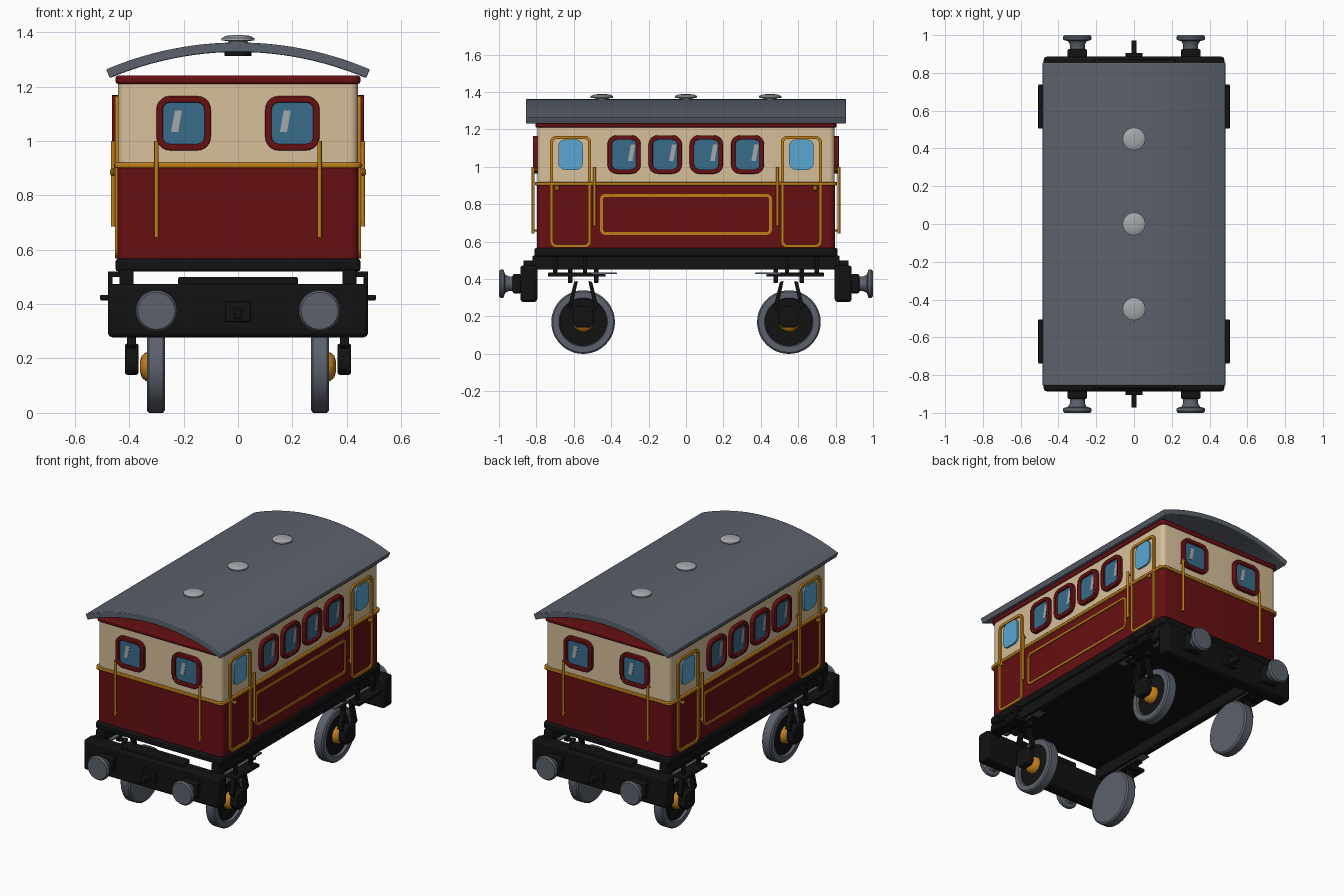
import bpy, bmesh, math

if "Cube" in bpy.data.objects:
    bpy.data.objects.remove(bpy.data.objects["Cube"])

def mat(name, r, g, b):
    m = bpy.data.materials.new(name)
    m.diffuse_color = (r, g, b, 1)
    m.use_nodes = True
    m.node_tree.nodes["Principled BSDF"].inputs["Base Color"].default_value = m.diffuse_color
    return m

RED = mat("dark_red", 0.135, 0.005, 0.006)
CREAM = mat("cream", 0.68, 0.52, 0.32)
BLACK = mat("black", 0.006, 0.006, 0.006)
GOLD = mat("gold", 0.52, 0.21, 0.01)
GREY = mat("slate_grey", 0.105, 0.12, 0.15)
LIGHT = mat("light_grey", 0.38, 0.39, 0.41)
GLASS = mat("window_glass", 0.04, 0.15, 0.25)
DOORGLASS = mat("door_glass", 0.1, 0.39, 0.65)

def finish(name, bm, material, bevel=0.0, angle=35):
    bmesh.ops.recalc_face_normals(bm, faces=bm.faces)
    me = bpy.data.meshes.new(name)
    bm.to_mesh(me)
    bm.free()
    ob = bpy.data.objects.new(name, me)
    bpy.context.collection.objects.link(ob)
    me.materials.append(material)
    if bevel:
        b = ob.modifiers.new("bevel", 'BEVEL')
        b.width, b.segments, b.limit_method = bevel, 2, 'ANGLE'
    bpy.ops.object.select_all(action='DESELECT')
    ob.select_set(True)
    bpy.context.view_layer.objects.active = ob
    bpy.ops.object.shade_smooth_by_angle(angle=math.radians(angle))
    return ob

# extrude an outline (u, v) from depth d0 to d1; optional inner outline makes a ring
def solid(name, outer, inner, d0, d1, put, material, bevel=0.0):
    bm = bmesh.new()
    def loop(pts, d):
        return [bm.verts.new(put(u, v, d)) for u, v in pts]
    def bridge(a, b):
        for i in range(len(a)):
            j = (i + 1) % len(a)
            bm.faces.new((a[i], a[j], b[j], b[i]))
    a, b = loop(outer, d0), loop(outer, d1)
    bridge(a, b)
    if inner:
        c, d = loop(inner, d0), loop(inner, d1)
        bridge(c, d)
        bridge(a, c)
        bridge(b, d)
    else:
        bm.faces.new(a)
        bm.faces.new(b)
    return finish(name, bm, material, bevel)

def rrect(u0, u1, v0, v1, r, n=5):
    pts = []
    for k, (cu, cv) in enumerate([(u1 - r, v1 - r), (u0 + r, v1 - r), (u0 + r, v0 + r), (u1 - r, v0 + r)]):
        for i in range(n + 1):
            t = math.pi / 2 * (k + i / n)
            pts.append((cu + r * math.cos(t), cv + r * math.sin(t)))
    return pts

# placement of outlines: side wall, end wall (s = +1/-1 picks the opposite wall), flat
def side(s):
    return lambda u, v, d: (s * d, s * u, v)
def end(s):
    return lambda u, v, d: (s * u, -s * d, v)
def flat(u, v, d):
    return (u, v, d)

def plate(name, put, u0, u1, v0, v1, r, d0, d1, material, w=0, bevel=0.0):
    inner = rrect(u0 + w, u1 - w, v0 + w, v1 - w, max(r - w, 0.006)) if w else None
    return solid(name, rrect(u0, u1, v0, v1, r), inner, d0, d1, put, material, bevel)

def box(name, x0, x1, y0, y1, z0, z1, material, bevel=0.006):
    x0, x1 = sorted((x0, x1))
    y0, y1 = sorted((y0, y1))
    pts = [(x0, y0), (x1, y0), (x1, y1), (x0, y1)]
    return solid(name, pts, None, z0, z1, flat, material, bevel)

# lathe: profile of (radius, distance along axis)
def lathe(name, prof, put, material, n=40):
    bm = bmesh.new()
    rings = [[bm.verts.new(put(r * math.cos(2 * math.pi * i / n), r * math.sin(2 * math.pi * i / n), t))
              for i in range(n)] for r, t in prof]
    for a, b in zip(rings, rings[1:]):
        for i in range(n):
            j = (i + 1) % n
            bm.faces.new((a[i], a[j], b[j], b[i]))
    bm.faces.new(rings[0])
    bm.faces.new(rings[-1])
    return finish(name, bm, material)

BX, BY = 0.443, 0.797

# body shell
plate("lower_body", flat, -BX, BX, -BY, BY, 0.03, 0.56, 0.91, RED, bevel=0.008)
plate("upper_body", flat, -BX + 0.002, BX - 0.002, -BY + 0.002, BY - 0.002, 0.03, 0.905, 1.215, CREAM)
plate("cornice", flat, -0.45, 0.45, -0.805, 0.805, 0.03, 1.21, 1.24, RED, bevel=0.008)
plate("waist_stripe", flat, -0.455, 0.455, -0.808, 0.808, 0.03, 0.901, 0.92, GOLD, bevel=0.004)

# curved roof with gap below it at the ends
R, A, TOP = 1.236, 0.403, 1.362
def arc(r, n=24):
    return [(r * math.sin(A * (2 * i / n - 1)), TOP - R + r * math.cos(A * (2 * i / n - 1))) for i in range(n + 1)]
solid("roof", arc(R) + arc(R - 0.035)[::-1], None, -0.855, 0.855, lambda u, v, d: (u, d, v), GREY, 0.004)
for y in (-0.45, 0, 0.45):
    put = lambda u, v, d, y=y: (u, y + v, d)
    lathe("roof_vent", [(0.035, 1.35), (0.035, 1.366), (0.06, 1.37), (0.06, 1.378), (0.045, 1.386), (0.02, 1.389)], put, LIGHT)
    lathe("vent_base", [(0.05, 1.312), (0.05, 1.335)], put, BLACK)

# framed window with a glint
def window(put, u, w, h, zc, d, gu, gw, gh, gz):
    plate("window_frame", put, u - w / 2, u + w / 2, zc - h / 2, zc + h / 2, 0.05, d - 0.01, d + 0.021, RED, 0.024, 0.004)
    plate("window_glass", put, u - w / 2 + 0.02, u + w / 2 - 0.02, zc - h / 2 + 0.02, zc + h / 2 - 0.02,
          0.03, d - 0.005, d + 0.007, GLASS)
    g, z0, z1 = u + gu, gz - gh / 2, gz + gh / 2
    solid("window_glint", [(g - 0.02, z0), (g - 0.02 + gw, z0), (g + 0.02, z1), (g + 0.02 - gw, z1)],
          None, d + 0.006, d + 0.0095, put, LIGHT)

def rail(name, put, u, z0, z1, d):
    lathe(name, [(0.008, z0), (0.008, z1)], lambda a, b, t: put(u + a, t, d + b), GOLD, 12)
    for z in (z0 + 0.015, z1 - 0.015):
        lathe("rail_mount", [(0.006, d - 0.03), (0.006, d)], lambda a, b, t: put(u + a, z + b, t), GOLD, 10)

for s in (1, -1):
    # end walls
    e = end(s)
    for u in (-0.2, 0.2):
        window(e, u, 0.2, 0.2, 1.065, BY, -0.026, 0.026, 0.08, 1.072)
    for u in (-0.3, 0.3):
        rail("end_handrail", e, u, 0.645, 1.0, 0.817)
    # side walls
    p = side(s)
    for u in (-0.331, -0.111, 0.109, 0.329):
        window(p, u, 0.178, 0.206, 1.066, BX, 0.04, 0.024, 0.09, 1.075)
    plate("side_panel_trim", p, -0.46, 0.46, 0.636, 0.856, 0.03, BX - 0.005, BX + 0.007, GOLD, 0.016)
    for t in (1, -1):
        c = 0.617 * t
        plate("door_trim", p, c - 0.11, c + 0.11, 0.568, 1.166, 0.035, BX - 0.005, BX + 0.01, GOLD, 0.017)
        plate("door_window", p, c - 0.065, c + 0.065, 0.984, 1.146, 0.035, BX - 0.005, BX + 0.009, DOORGLASS)
        rail("side_handrail", p, 0.489 * t, 0.685, 1.0, 0.459)
        lathe("door_handle", [(0.006, BX - 0.005), (0.008, 0.452), (0.014, 0.457), (0.015, 0.463), (0.008, 0.471)],
              lambda a, b, d, t=t: p(0.69 * t + a, 0.885 + b, d), GOLD, 16)

# underframe
plate("underframe", flat, -0.45, 0.45, -0.81, 0.81, 0.02, 0.52, 0.567, BLACK, bevel=0.01)
for sx in (1, -1):
    box("sole_bar", sx * 0.385, sx * 0.435, -0.822, 0.822, 0.45, 0.525, BLACK)

for s in (1, -1):
    # buffer beam, coupling and buffers
    box("buffer_beam", -0.478, 0.478, s * 0.795, s * 0.886, 0.278, 0.473, BLACK, 0.015)
    box("beam_top_block", -0.22, 0.22, s * 0.8, s * 0.87, 0.46, 0.5, BLACK)
    e = end(s)
    box("coupling_plate", -0.046, 0.046, s * 0.88, s * 0.905, 0.335, 0.41, BLACK, 0.004)
    box("coupling_hook", -0.014, 0.014, s * 0.9, s * 0.972, 0.345, 0.385, BLACK, 0.005)
    for x in (-0.3, 0.3):
        box("buffer_socket", x - 0.052, x + 0.052, s * 0.88, s * 0.927, 0.323, 0.427, BLACK, 0.01)
        lathe("buffer", [(0.04, 0.92), (0.04, 0.95), (0.05, 0.968), (0.072, 0.974), (0.076, 0.98), (0.076, 0.99), (0.068, 1.0)],
              lambda a, b, d, x=x: e(x + a, 0.375 + b, d), GREY)

# running gear at each corner
for sx in (1, -1):
    for sy in (1, -1):
        y0 = 0.55 * sy
        put = lambda a, b, d: (sx * d, y0 + a, 0.17 + b)
        lathe("wheel", [(0.16, 0.268), (0.17, 0.276), (0.17, 0.327), (0.162, 0.335), (0.13, 0.335), (0.125, 0.318)], put, GREY, 48)
        lathe("wheel_centre", [(0.125, 0.31), (0.125, 0.32)], put, BLACK, 48)
        lathe("wheel_hub", [(0.055, 0.318), (0.052, 0.34), (0.04, 0.354), (0.02, 0.36)], put, GOLD, 24)
        # axle box and V hangers
        sp = lambda u, v, d: (sx * d, y0 + u, v)
        solid("axle_box", [(-0.035, 0.14), (0.035, 0.14), (0.055, 0.165), (0.055, 0.235), (0.04, 0.255),
                           (-0.04, 0.255), (-0.055, 0.235), (-0.055, 0.165)], None, 0.366, 0.416, sp, BLACK, 0.008)
        for t in (1, -1):
            solid("hanger", [(t * 0.028, 0.39), (t * 0.048, 0.385), (t * 0.082, 0.25), (t * 0.062, 0.235)],
                  None, 0.375, 0.408, sp, BLACK, 0.003)
            box("spring_bracket", sx * 0.395, sx * 0.425, y0 + t * 0.07 - 0.012, y0 + t * 0.07 + 0.012, 0.38, 0.455, BLACK, 0.003)
        # leaf spring
        box("leaf_spring", sx * 0.385, sx * 0.43, y0 - 0.18, y0 + 0.18, 0.426, 0.435, GREY, 0.002)
        box("leaf_spring_lower", sx * 0.385, sx * 0.43, y0 - 0.12, y0 + 0.12, 0.414, 0.427, BLACK, 0.002)
        # footstep
        box("footstep", sx * 0.43, sx * 0.507, sy * 0.505, sy * 0.738, 0.414, 0.434, BLACK, 0.004)
        for y in (0.54, 0.7):
            box("step_bracket", sx * 0.461, sx * 0.478, sy * y - 0.012, sy * y + 0.012, 0.425, 0.515, BLACK, 0.003)
        box("step_arm", sx * 0.43, sx * 0.478, sy * 0.54 - 0.012, sy * 0.54 + 0.012, 0.5, 0.52, BLACK, 0.003)
        box("step_arm", sx * 0.43, sx * 0.478, sy * 0.7 - 0.012, sy * 0.7 + 0.012, 0.5, 0.52, BLACK, 0.003)
